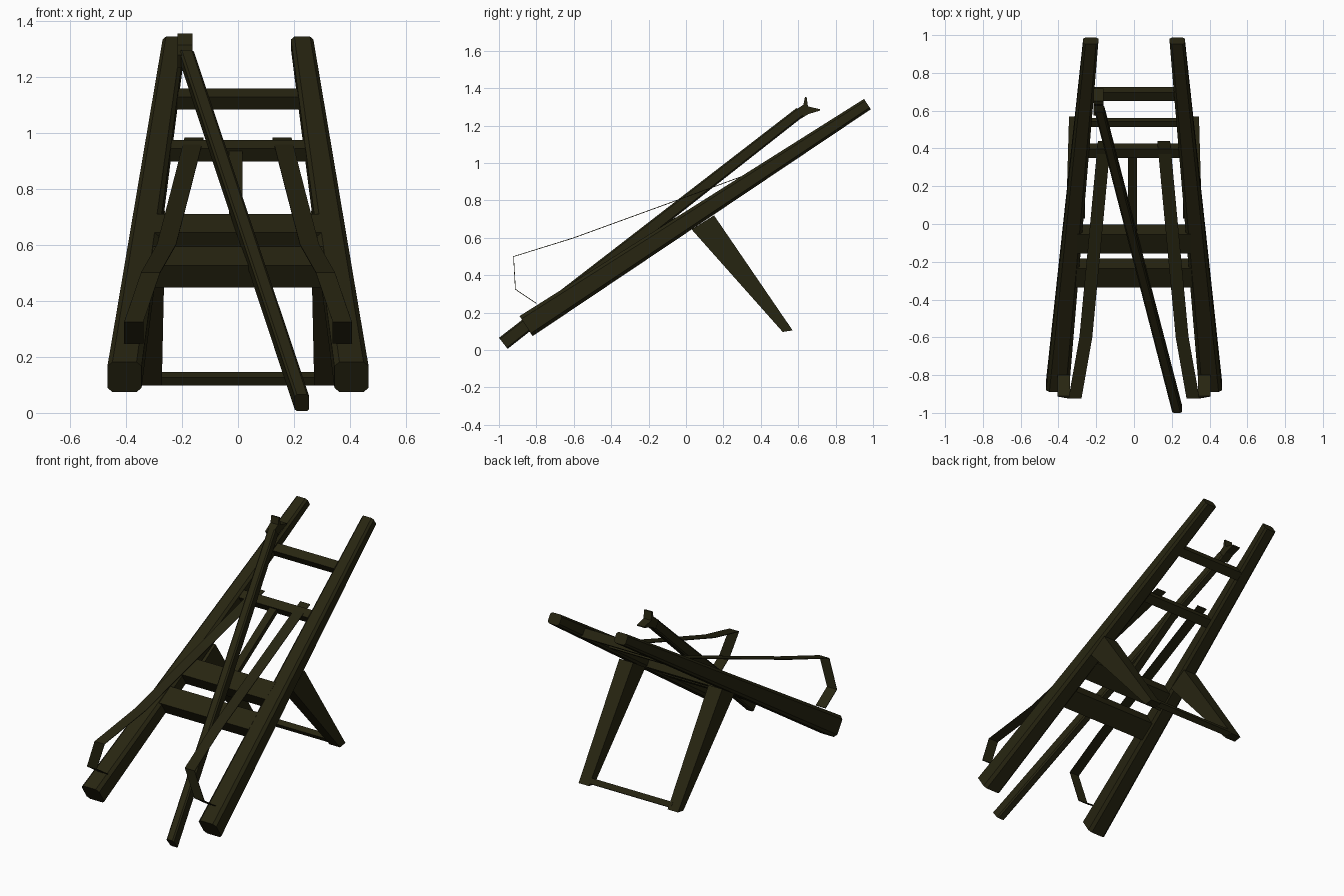
import bpy, bmesh, math
from mathutils import Vector

if "Cube" in bpy.data.objects:
    bpy.data.objects.remove(bpy.data.objects["Cube"])

mat = bpy.data.materials.new("dark olive")
mat.diffuse_color = (0.02, 0.018, 0.0055, 1)
mat.use_nodes = True
mat.node_tree.nodes["Principled BSDF"].inputs["Base Color"].default_value = mat.diffuse_color


def make_object(name, bm):
    bmesh.ops.recalc_face_normals(bm, faces=bm.faces)
    me = bpy.data.meshes.new(name)
    bm.to_mesh(me)
    bm.free()
    me.materials.append(mat)
    ob = bpy.data.objects.new(name, me)
    bpy.context.collection.objects.link(ob)
    return ob


def loft(name, rings, closed=True):
    """Skin a list of point rings and cap both ends."""
    bm = bmesh.new()
    vr = [[bm.verts.new(p) for p in r] for r in rings]
    n = len(vr[0])
    for a, b in zip(vr, vr[1:]):
        for i in range(n):
            bm.faces.new((a[i], a[(i + 1) % n], b[(i + 1) % n], b[i]))
    bm.faces.new(vr[0])
    bm.faces.new(vr[-1])
    return make_object(name, bm)


def section(w, h, c):
    """Rectangle with chamfered corners."""
    w, h = w / 2, h / 2
    if c == 0:
        return [(-w, -h), (w, -h), (w, h), (-w, h)]
    return [(-w + c, -h), (w - c, -h), (w, -h + c), (w, h - c),
            (w - c, h), (-w + c, h), (-w, h - c), (-w, -h + c)]


def beam(name, p0, p1, s0, s1, c0=0, c1=0):
    """Tapered beam in the y-z slope; cross-section is width (x) by height."""
    p0, p1 = Vector(p0), Vector(p1)
    d = p1 - p0
    up = Vector((0, -d.z, d.y)).normalized()
    return loft(name, [[p + Vector((a, 0, 0)) + up * b for a, b in section(*s, c)]
                       for p, s, c in ((p0, s0, c0), (p1, s1, c1))])


def crossbar(name, y, z, half, w, t, ang):
    """Bar along x, turned to the slope."""
    u = Vector((0, math.cos(ang), math.sin(ang)))
    v = Vector((0, -math.sin(ang), math.cos(ang)))
    c = Vector((0, y, z))
    return loft(name, [[c + Vector((x, 0, 0)) + u * a + v * b for a, b in section(w, t, 0)]
                       for x in (-half, half)])


slope = math.atan2(1.19, 1.825)

# Mirrored parts
strap_path = [(0.157, 0.44, 0.98), (0.203, -0.05, 0.80), (0.255, -0.60, 0.60),
              (0.312, -0.922, 0.50), (0.372, -0.912, 0.325), (0.372, -0.80, 0.25)]
for s, side in ((-1, "left"), (1, "right")):
    # side rail
    beam(side + "_rail", (s * 0.405, -0.855, 0.128), (s * 0.229, 0.97, 1.315),
         (0.122, 0.128), (0.08, 0.066), 0.018, 0.012)
    # tapered rear leg
    top = [(0.03, 0.645), (0.15, 0.72)]
    bot = [(0.517, 0.097), (0.57, 0.105)]
    loft(side + "_rear_leg", [
        [(s * (x + dx * w), y, z) for dx, (y, z) in
         ((-1, e[0]), (1, e[0]), (1, e[1]), (-1, e[1]))]
        for x, w, e in ((0.308, 0.048, top), (0.308, 0.036, bot))])
    # flat elastic strap
    bm = bmesh.new()
    row = [[bm.verts.new((s * (x + d), y, z)) for d in (-0.034, 0.034)]
           for x, y, z in strap_path]
    for a, b in zip(row, row[1:]):
        bm.faces.new((a[0], a[1], b[1], b[0]))
    ob = make_object(side + "_strap", bm)
    sol = ob.modifiers.new("thickness", 'SOLIDIFY')
    sol.thickness = 0.004
    sol.offset = 0

# Crossbars
crossbar("upper_rung", 0.688, 1.12, 0.23, 0.055, 0.055, slope)
crossbar("middle_rung", 0.388, 0.935, 0.26, 0.055, 0.055, slope)
crossbar("upper_plank", -0.08, 0.637, 0.30, 0.122, 0.095, slope)
crossbar("lower_plank", -0.26, 0.52, 0.31, 0.122, 0.095, slope)
crossbar("leg_crossbar", 0.538, 0.122, 0.29, 0.034, 0.034, slope)

# Centre strip between plank and rung
beam("centre_strip", (-0.008, -0.06, 0.652), (-0.008, 0.385, 0.935),
     (0.048, 0.03), (0.048, 0.03))

# Diagonal pole with forked tip
beam("pole", (0.228, -0.977, 0.036), (-0.183, 0.61, 1.272),
     (0.052, 0.075), (0.052, 0.058), 0.008, 0.008)
fork = [(0.575, 1.277), (0.628, 1.312), (0.636, 1.353), (0.645, 1.353), (0.652, 1.303),
        (0.718, 1.287), (0.716, 1.28), (0.655, 1.262), (0.605, 1.232)]
loft("pole_fork", [[(x, y, z) for y, z in fork] for x in (-0.215, -0.162)])
